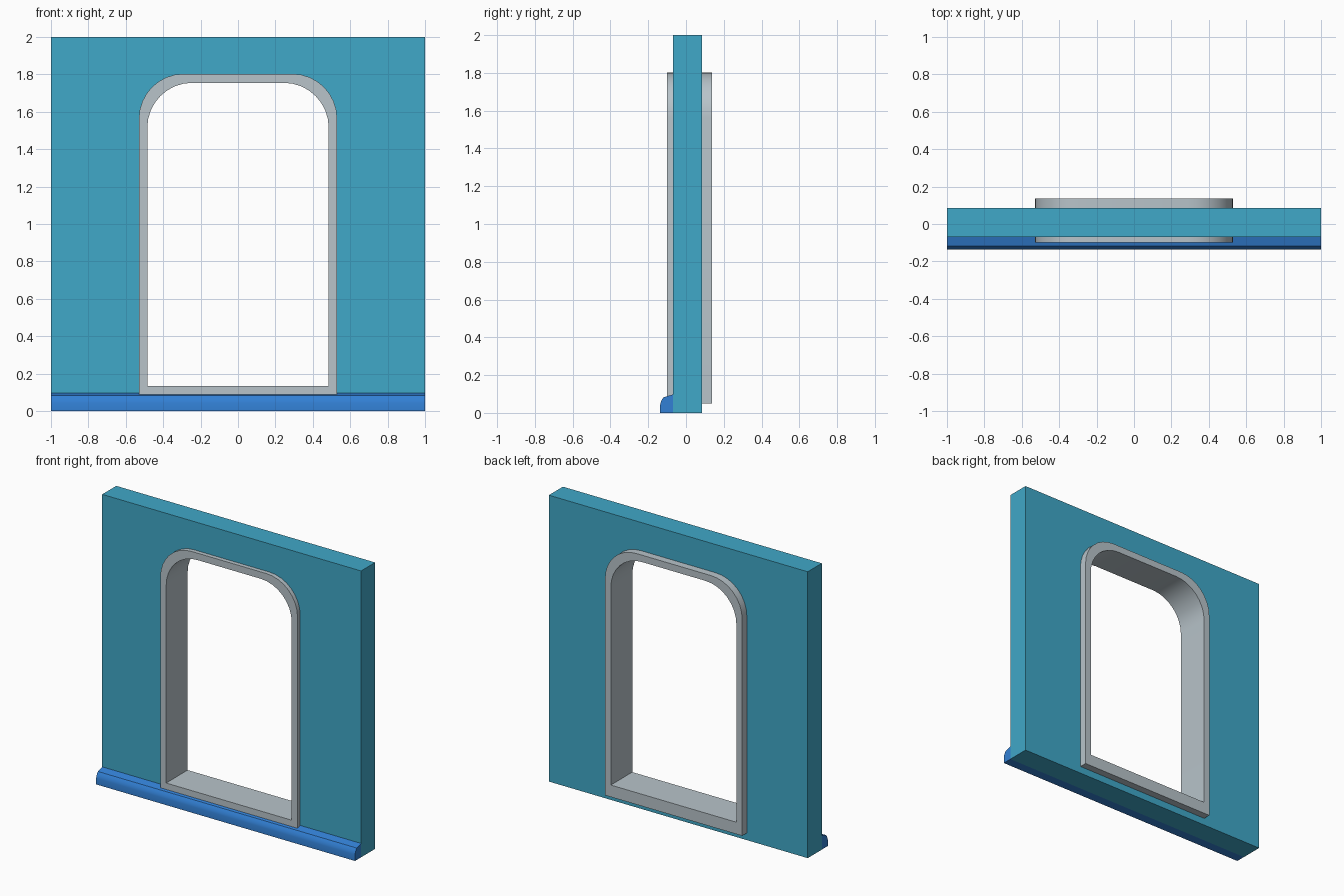
import bpy, bmesh, math

if "Cube" in bpy.data.objects:
    bpy.data.objects.remove(bpy.data.objects["Cube"])


def material(name, color):
    m = bpy.data.materials.new(name)
    m.diffuse_color = (*color, 1)
    m.use_nodes = True
    m.node_tree.nodes["Principled BSDF"].inputs["Base Color"].default_value = m.diffuse_color
    return m


teal = material("wall teal", (0.051, 0.392, 0.578))
blue = material("skirting blue", (0.032, 0.216, 0.661))
grey = material("frame grey", (0.48, 0.55, 0.59))


def arch(half, bottom, top, radius, n=8):
    """Opening outline in (x, z): square foot, rounded upper corners."""
    right = [(half - radius + radius * math.cos(i * math.pi / 2 / n),
              top - radius + radius * math.sin(i * math.pi / 2 / n))
             for i in range(n + 1)]
    left = [(-x, z) for x, z in reversed(right)]
    return [(half, bottom)] + right + left + [(-half, bottom)]


def finish(name, bm, mat, angle):
    bmesh.ops.recalc_face_normals(bm, faces=bm.faces)
    me = bpy.data.meshes.new(name)
    bm.to_mesh(me)
    bm.free()
    me.materials.append(mat)
    ob = bpy.data.objects.new(name, me)
    bpy.context.collection.objects.link(ob)
    bpy.ops.object.select_all(action='DESELECT')
    ob.select_set(True)
    bpy.context.view_layer.objects.active = ob
    bpy.ops.object.shade_smooth_by_angle(angle=math.radians(angle))
    return ob


def plate(name, loops, y0, y1, mat):
    """Flat plate with a hole, from outline loops, extruded along y."""
    bm = bmesh.new()
    edges = []
    for loop in loops:
        vs = [bm.verts.new((x, y0, z)) for x, z in loop]
        edges += [bm.edges.new((vs[i - 1], vs[i])) for i in range(len(vs))]
    bmesh.ops.triangle_fill(bm, edges=edges, use_beauty=True, normal=(0, -1, 0))
    res = bmesh.ops.extrude_face_region(bm, geom=bm.faces[:], use_keep_orig=True)
    for v in res["geom"]:
        if isinstance(v, bmesh.types.BMVert):
            v.co.y = y1
    return finish(name, bm, mat, 30)


# Wall panel and door frame share the outer arch
outer = arch(0.53, 0.05, 1.803, 0.24)
inner = arch(0.485, 0.133, 1.755, 0.24)
plate("wall", [[(-1, 0), (1, 0), (1, 2), (-1, 2)], outer], -0.07, 0.085, teal)
plate("door_frame", [outer, inner], -0.10, 0.137, grey)

# Skirting board: moulded profile swept along x
profile = [(-0.07, 0), (-0.137, 0), (-0.137, 0.043), (-0.133, 0.058),
           (-0.126, 0.072), (-0.118, 0.083), (-0.07, 0.097)]
bm = bmesh.new()
face = bm.faces.new([bm.verts.new((-1, y, z)) for y, z in profile])
res = bmesh.ops.extrude_face_region(bm, geom=[face], use_keep_orig=True)
for v in res["geom"]:
    if isinstance(v, bmesh.types.BMVert):
        v.co.x = 1
finish("skirting_board", bm, blue, 30)
